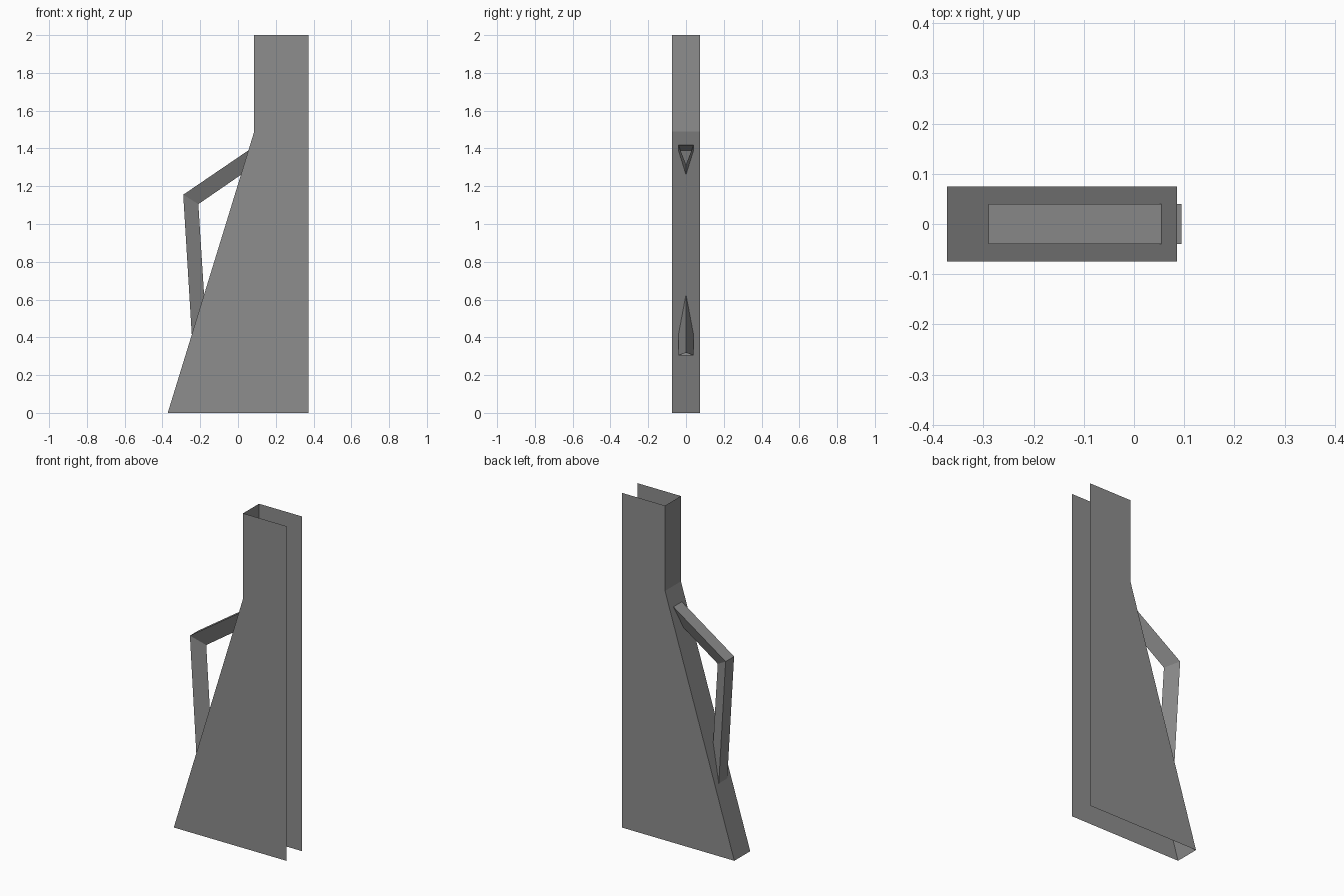
import bpy
import bmesh

HALF_DEPTH = 0.075
HANDLE_HALF = 0.04

cube = bpy.data.objects.get("Cube")
if cube:
    bpy.data.objects.remove(cube, do_unlink=True)

grey = bpy.data.materials.new("mid grey")
grey.use_nodes = True
colour = (0.27, 0.27, 0.27, 1)
grey.diffuse_color = colour
grey.node_tree.nodes["Principled BSDF"].inputs["Base Color"].default_value = colour


def finish(bm, name):
    mesh = bpy.data.meshes.new(name)
    bm.to_mesh(mesh)
    bm.free()
    mesh.materials.append(grey)
    obj = bpy.data.objects.new(name, mesh)
    bpy.context.collection.objects.link(obj)
    return obj


def row(bm, points, y):
    return [bm.verts.new((x, y, z)) for x, z in points]


def bridge(bm, a, b):
    for i in range(len(a) - 1):
        bm.faces.new((a[i], a[i + 1], b[i + 1], b[i]))


# Body: two thin side panels joined by a bent wall, open elsewhere
wall = [(-0.372, 0), (0.086, 1.49), (0.086, 2)]
outline = wall + [(0.372, 2), (0.372, 0)]
bm = bmesh.new()
front = row(bm, outline, -HALF_DEPTH)
back = row(bm, outline, HALF_DEPTH)
bm.faces.new(front[::-1])
bm.faces.new(back)
bridge(bm, front[:len(wall)], back[:len(wall)])
finish(bm, "body_shell")

# Handle: hollow triangular bar, flat outside, ridge inside, ends open in the body
outer = [(-0.238, 0.305), (-0.29, 1.155), (0.095, 1.417)]
ridge = [(-0.16, 0.318), (-0.21, 1.105), (0.095, 1.315)]
bm = bmesh.new()
near = row(bm, outer, -HANDLE_HALF)
far = row(bm, outer, HANDLE_HALF)
inner = row(bm, ridge, 0)
bridge(bm, near, far)
bridge(bm, far, inner)
bridge(bm, inner, near)
bmesh.ops.recalc_face_normals(bm, faces=bm.faces)
finish(bm, "handle")
